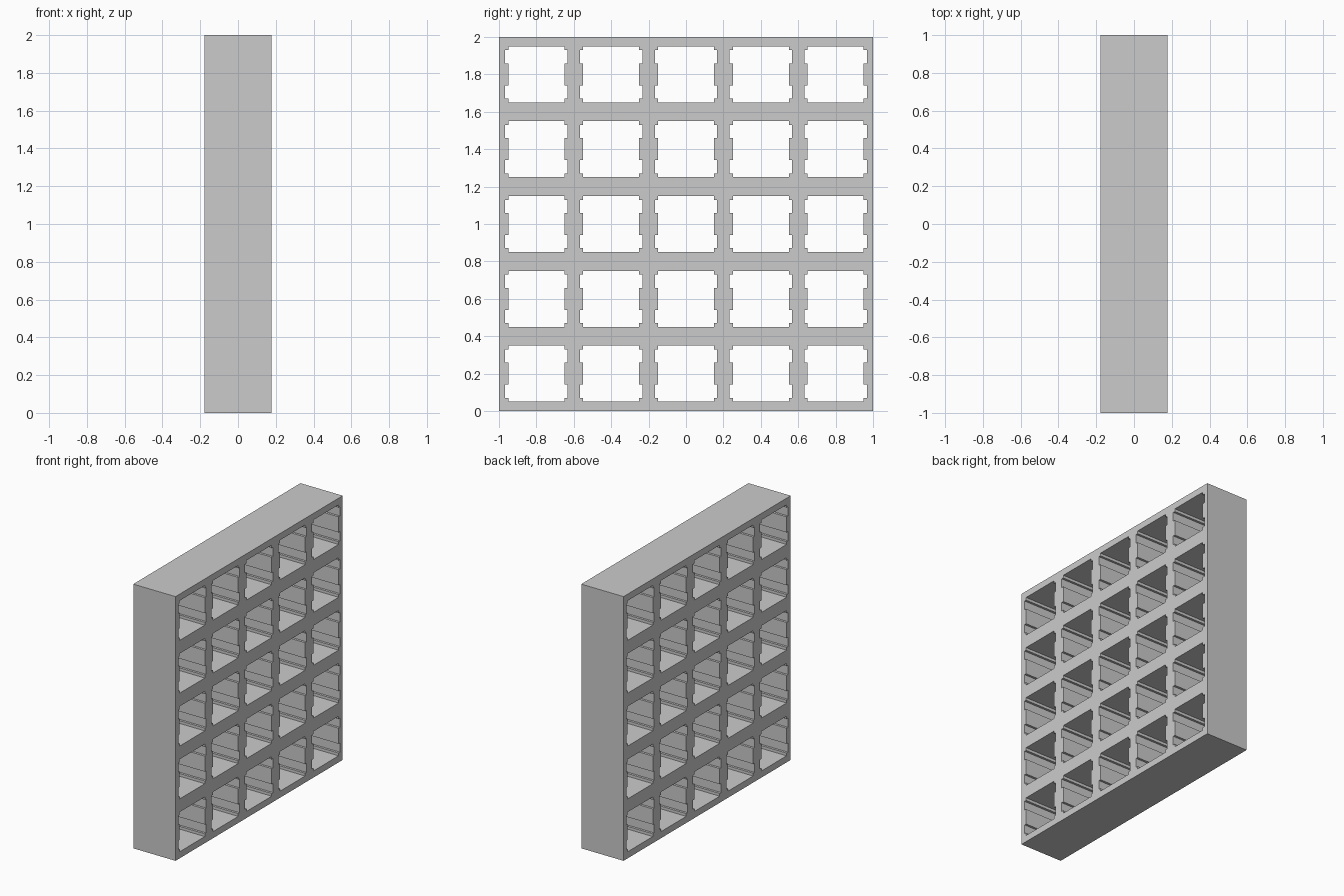
import bpy
import bmesh
from math import radians

cube = bpy.data.objects.get("Cube")
if cube:
    bpy.data.objects.remove(cube, do_unlink=True)

COUNT = 5
PITCH = 0.4
HALF_DEPTH = 0.177

grey = bpy.data.materials.new("plain_grey")
grey.use_nodes = True
colour = (0.6, 0.6, 0.6, 1)
grey.diffuse_color = colour
grey.node_tree.nodes["Principled BSDF"].inputs["Base Color"].default_value = colour

# Square opening with two notches on each side, from one mirrored quarter
quarter = [(0.167, 0.059), (0.167, 0.129), (0.15, 0.129), (0.15, 0.15)]
inner = [(0.15, 0.059)] + quarter
opening = []
for sx, sy in ((1, 1), (-1, 1), (-1, -1), (1, -1)):
    points = [(sx * x, sy * y) for x, y in inner]
    opening += points if sx * sy > 0 else points[::-1]

panel_curve = bpy.data.curves.new("grid_panel", "CURVE")
panel_curve.dimensions = "2D"
panel_curve.fill_mode = "BOTH"
panel_curve.extrude = HALF_DEPTH


def add_outline(points, cx, cy):
    spline = panel_curve.splines.new("POLY")
    spline.points.add(len(points) - 1)
    for p, (x, y) in zip(spline.points, points):
        p.co = (cx + x, cy + y, 0, 1)
    spline.use_cyclic_u = True


# Outer frame and the grid of openings
add_outline([(-1, -1), (1, -1), (1, 1), (-1, 1)], 0, 0)
offsets = [(i - (COUNT - 1) / 2) * PITCH for i in range(COUNT)]
for u in offsets:
    for v in offsets:
        add_outline(opening, u, v)

# Stand the panel upright with its broad faces along x
panel = bpy.data.objects.new("grid_panel", panel_curve)
bpy.context.collection.objects.link(panel)
panel.rotation_euler = (radians(90), 0, radians(90))
panel.location.z = 1
bpy.ops.object.select_all(action="DESELECT")
panel.select_set(True)
bpy.context.view_layer.objects.active = panel
bpy.ops.object.convert(target="MESH")
panel = bpy.context.view_layer.objects.active

# Weld the faces to the walls and keep everything flat
bm = bmesh.new()
bm.from_mesh(panel.data)
bmesh.ops.remove_doubles(bm, verts=bm.verts, dist=0.0005)
bmesh.ops.recalc_face_normals(bm, faces=bm.faces)
for face in bm.faces:
    face.smooth = False
    face.material_index = 0
bm.to_mesh(panel.data)
bm.free()
panel.data.materials.clear()
panel.data.materials.append(grey)
